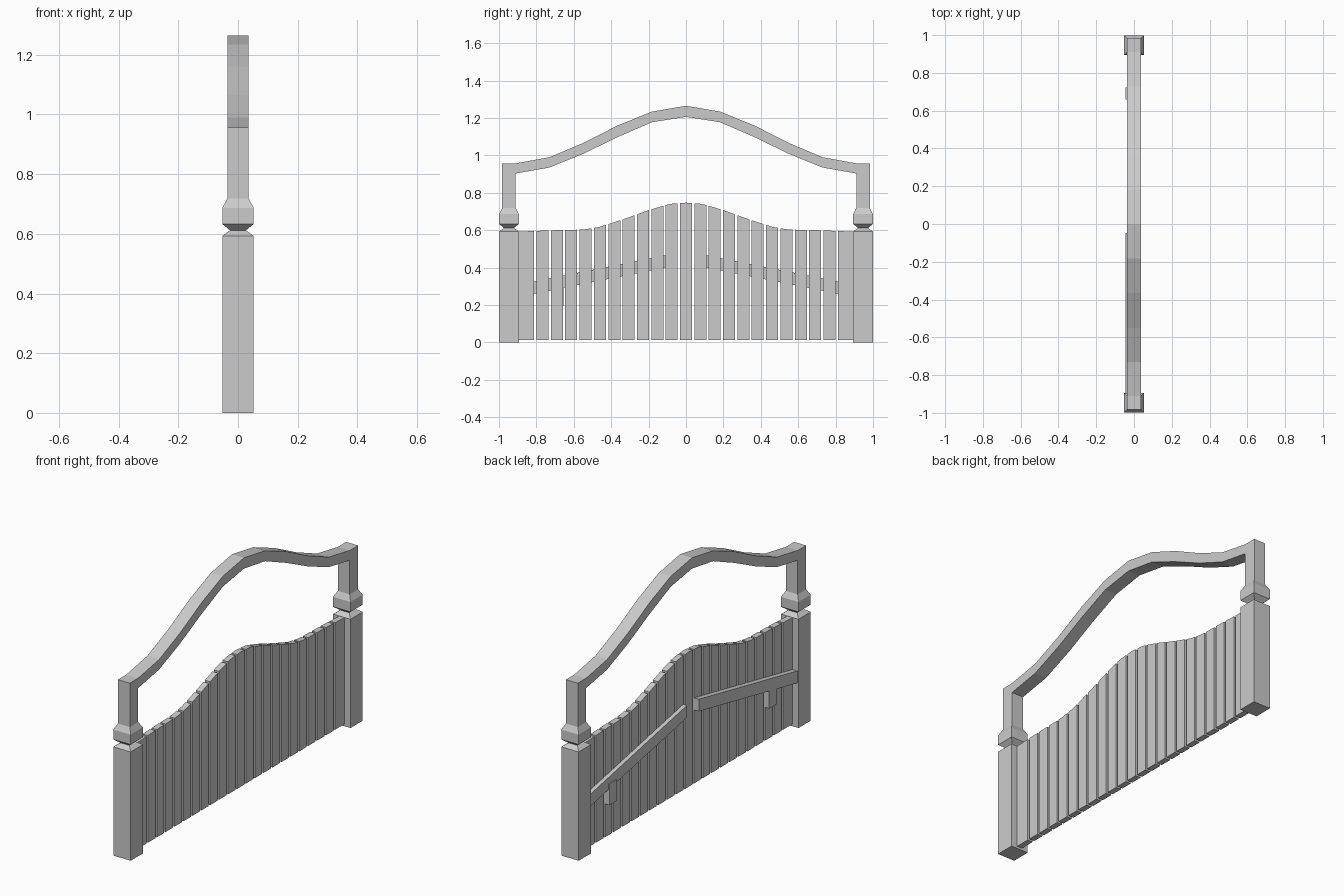
import bpy, bmesh

if "Cube" in bpy.data.objects:
    bpy.data.objects.remove(bpy.data.objects["Cube"])


def finish(name, bm):
    bmesh.ops.recalc_face_normals(bm, faces=bm.faces)
    mesh = bpy.data.meshes.new(name)
    bm.to_mesh(mesh)
    bm.free()
    obj = bpy.data.objects.new(name, mesh)
    bpy.context.collection.objects.link(obj)
    return obj


def loft(name, rings):
    """Skin a list of four-point rings and cap both ends."""
    bm = bmesh.new()
    loops = [[bm.verts.new(p) for p in r] for r in rings]
    for a, b in zip(loops, loops[1:]):
        for i in range(4):
            j = (i + 1) % 4
            bm.faces.new((a[i], a[j], b[j], b[i]))
    bm.faces.new(loops[0])
    bm.faces.new(loops[-1])
    return finish(name, bm)


def strip(name, sections, x0, x1):
    """Sections are (y, z_low, z_high); thickness runs from x0 to x1."""
    return loft(name, [[(x0, y, lo), (x1, y, lo), (x1, y, hi), (x0, y, hi)]
                       for y, lo, hi in sections])


def top_height(y):
    pts = [(0, .747), (.09, .74), (.20, .707), (.33, .66), (.46, .618),
           (.55, .603), (.70, .60), (.90, .592)]
    y = abs(y)
    for (a, za), (b, zb) in zip(pts, pts[1:]):
        if y <= b:
            return za + (zb - za) * (y - a) / (b - a)
    return pts[-1][1]


# Square turned posts: body, neck, collar and slim upper leg
post_profile = [(0, .0525), (.593, .0525), (.612, .027), (.633, .0525),
                (.687, .0525), (.718, .036), (.957, .036)]
for side, s in (("left", -1), ("right", 1)):
    cy = s * .9465
    loft(side + "_post", [[(-h, cy - h, z), (h, cy - h, z), (h, cy + h, z), (-h, cy + h, z)]
                          for z, h in post_profile])

# Faceted overhead arch
half = [(.911, .903, .957), (.73, .935, .99), (.55, 1.008, 1.066),
        (.365, 1.098, 1.16), (.182, 1.177, 1.234)]
arch = [(-y, lo, hi) for y, lo, hi in half] + [(0, 1.206, 1.265)]
arch += [(y, lo, hi) for y, lo, hi in reversed(half)]
strip("arch", arch, -.036, .036)

# Pickets with tops cut along the wave; the outermost ones reach the posts
pitch, hw = .0767, .032
for k in range(-11, 12):
    a, b = k * pitch - hw, k * pitch + hw
    if k == -11:
        a = -.90
    if k == 11:
        b = .90
    strip(f"picket_{k + 12}", [(y, .012, top_height(y)) for y in (a, (a + b) / 2, b)],
          -.016, .016)

# Sloping braces on the -x face, each with a small hanging latch block
for side, s, depth, latch_y in (("left", -1, -.045, .686), ("right", 1, -.038, .69)):
    brace = []
    for y in (.047, .90):
        z = .295 + .2 * (.8 - y)
        brace.append((s * y, z - .033, z + .033))
    strip(side + "_brace", brace, depth, -.014)
    strip(side + "_latch", [(s * (latch_y + d), .195, .31) for d in (-.032, .032)],
          -.044, -.014)
